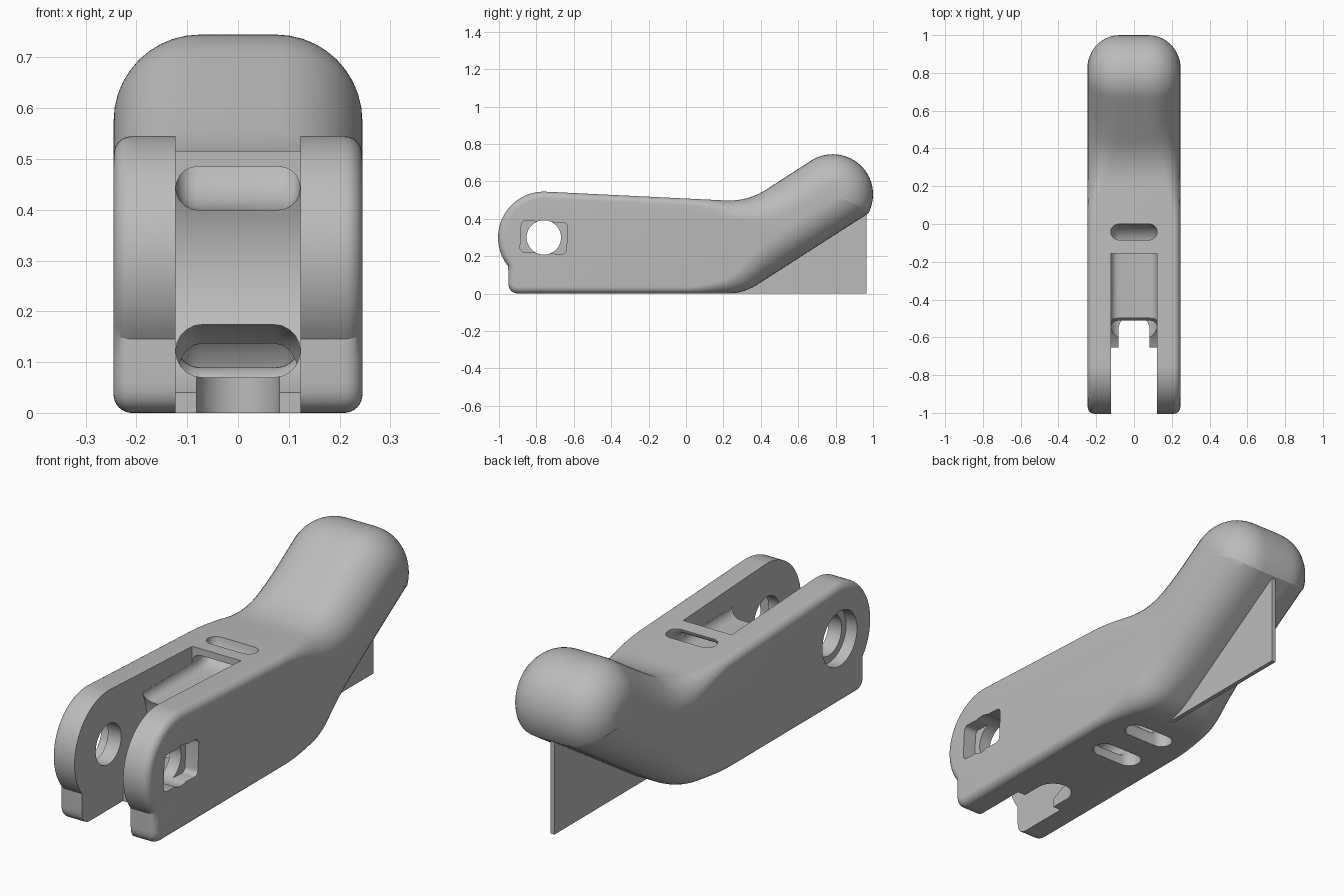
import bpy, bmesh
from math import sin, cos, pi, radians
from mathutils import Vector

old = bpy.data.objects.get("Cube")
if old:
    bpy.data.objects.remove(old)

HALF = 0.245          # half width of the body
SLOT = 0.123          # half width of the fork gap
PIVOT = (-0.76, 0.30)  # pin centre in y, z

grey = bpy.data.materials.new("plain_grey")
grey.use_nodes = True
grey.diffuse_color = (0.5, 0.5, 0.5, 1)
grey.node_tree.nodes["Principled BSDF"].inputs["Base Color"].default_value = (0.5, 0.5, 0.5, 1)


def arc(centre, r, a0, a1, n):
    angles = [radians(a0 + (a1 - a0) * i / n) for i in range(n + 1)]
    return [Vector((centre[0] + r * cos(a), centre[1] + r * sin(a))) for a in angles]


def corner(before, p, after, d, n=10):
    """Soft corner starting and ending at distance d from p."""
    p = Vector(p)
    a = p + (Vector(before) - p).normalized() * d
    b = p + (Vector(after) - p).normalized() * d
    return [a * (1 - t) ** 2 + p * 2 * t * (1 - t) + b * t * t
            for t in [i / n for i in range(n + 1)]]


def resample(points, step):
    out = []
    for i, p in enumerate(points):
        q = points[(i + 1) % len(points)]
        n = max(1, int((q - p).length / step))
        out += [p.lerp(q, k / n) for k in range(n)]
    return out


def skin(name, rings):
    """Closed solid lofted through rings, capped at both ends."""
    bm = bmesh.new()
    loops = [[bm.verts.new(co) for co in ring] for ring in rings]
    n = len(loops[0])
    for a, b in zip(loops, loops[1:]):
        for i in range(n):
            j = (i + 1) % n
            bm.faces.new((a[i], a[j], b[j], b[i]))
    bm.faces.new(loops[0])
    bm.faces.new(loops[-1])
    bmesh.ops.recalc_face_normals(bm, faces=bm.faces)
    mesh = bpy.data.meshes.new(name)
    bm.to_mesh(mesh)
    bm.free()
    obj = bpy.data.objects.new(name, mesh)
    bpy.context.collection.objects.link(obj)
    mesh.materials.append(grey)
    return obj


def prism(name, outline, x0, x1):
    return skin(name, [[(x, p[0], p[1]) for p in outline] for x in (x0, x1)])


def tunnel(name, path, h=0.045):
    """Flat rounded channel swept along a path in the y-z plane."""
    path = [Vector(p) for p in path]
    w = SLOT - 0.0005 - h
    section = [Vector((p.x + w, p.y)) for p in arc((0, 0), h, -90, 90, 10)]
    section += [Vector((p.x - w, p.y)) for p in arc((0, 0), h, 90, 270, 10)]
    rings = []
    for i, p in enumerate(path):
        d = (path[min(i + 1, len(path) - 1)] - path[max(i - 1, 0)]).normalized()
        rings.append([(s.x, p.x - d.y * s.y, p.y + d.x * s.y) for s in section])
    return skin(name, rings)


# Side profile: round front, long top, raised rounded tail, sloped underside
front = arc(PIVOT, 0.245, 219, 88, 32)
tail = arc((0.785, 0.53), 0.215, 122.8, -28, 32)
heel, toe, dip = (0.307, 0), (-0.95, 0), (0.33, 0.492)
profile = resample(front + corner(front[-1], dip, tail[0], 0.12) + tail
                   + corner(tail[-1], heel, toe, 0.09)
                   + corner(heel, toe, front[0], 0.06), 0.04)


# Edge rounding grows from the fork towards the tail
def rounding(y):
    t = min(1, max(0, y / 0.55))
    return 0.036 + 0.134 * t * t * (3 - 2 * t)


inward = []
for i, p in enumerate(profile):
    u = (p - profile[i - 1]).normalized()
    v = (profile[(i + 1) % len(profile)] - p).normalized()
    n = Vector((u.y + v.y, -u.x - v.x)).normalized()
    inward.append(n / max(0.5, n.dot(Vector((v.y, -v.x)))))

half_rings = []
for k in range(11):
    a = k / 10 * pi / 2
    ring = []
    for p, n in zip(profile, inward):
        r = rounding(p.x)
        q = p + n * r * (1 - cos(a))
        ring.append((HALF - r * (1 - sin(a)), q.x, q.y))
    half_rings.append(ring)
mirrored = [[(-x, y, z) for x, y, z in ring] for ring in reversed(half_rings)]
body = skin("body", mirrored + half_rings)

# Fork gap with a concave back wall and the open pocket above it
gap = [(-1.2, -0.2), (-0.655, -0.2), (-0.655, 0.04)]
gap += arc(PIVOT, 0.28, -66, 30, 32)
gap += [(-0.155, 0.4425), (-0.155, 0.9), (-1.2, 0.9)]
cutters = [prism("fork_gap", gap, -SLOT, SLOT)]

# Rounded notch through the floor
notch = arc((0, -0.56), 0.082, 0, 180, 20) + [Vector((-0.082, -0.8)), Vector((0.082, -0.8))]
cutters.append(skin("floor_notch", [[(p.x, p.y, z) for p in notch] for z in (-0.1, 0.12)]))

# Cord channels
bend = corner((-0.5, 0.4425), (-0.04, 0.4425), (-0.04, 0.6), 0.09)
cutters.append(tunnel("upper_channel", [(-0.65, 0.4425)] + bend + [(-0.04, 0.65)], 0.0425))
bend = corner((-0.5, 0.122), (-0.125, 0.122), (-0.115, -0.1), 0.11)
cutters.append(tunnel("lower_channel", [(-0.65, 0.122)] + bend + [(-0.115, -0.1)], 0.052))
loop = arc((-0.0075, 0.03), 0.1075, 180, 0, 20)
cutters.append(tunnel("cord_loop", [(-0.115, -0.08)] + loop + [(0.1, -0.08)], 0.048))

# Pin hole with a square recess on one side and a round one on the other
cutters.append(prism("pin_hole", arc(PIVOT, 0.092, 0, 354, 59), -0.4, 0.4))
cutters.append(prism("round_recess", arc(PIVOT, 0.125, 0, 354, 59), -0.4, -0.19))
square = []
for sy, sz, a in ((1, 1, 0), (-1, 1, 90), (-1, -1, 180), (1, -1, 270)):
    square += arc((sy * 0.1, sz * 0.06), 0.024, a, a + 90, 6)
tilt = radians(-3)
square = [(PIVOT[0] + p.x * cos(tilt) - p.y * sin(tilt),
           PIVOT[1] + p.x * sin(tilt) + p.y * cos(tilt)) for p in square]
cutters.append(prism("square_recess", square, 0.18, 0.4))

bpy.context.view_layer.objects.active = body
for cutter in cutters:
    cutter.hide_render = True
    mod = body.modifiers.new(cutter.name, 'BOOLEAN')
    mod.operation, mod.solver, mod.object = 'DIFFERENCE', 'EXACT', cutter
    bpy.ops.object.modifier_apply(modifier=mod.name)
    bpy.data.objects.remove(cutter)

# Thin fin under the tail
prism("support_fin", [(0.25, 0), (0.965, 0), (0.965, 0.44), (0.9, 0.44), (0.25, 0.04)], -0.01, 0.01)

for obj in bpy.context.selected_objects:
    obj.select_set(False)
body.select_set(True)
bpy.ops.object.shade_smooth_by_angle(angle=radians(25))
